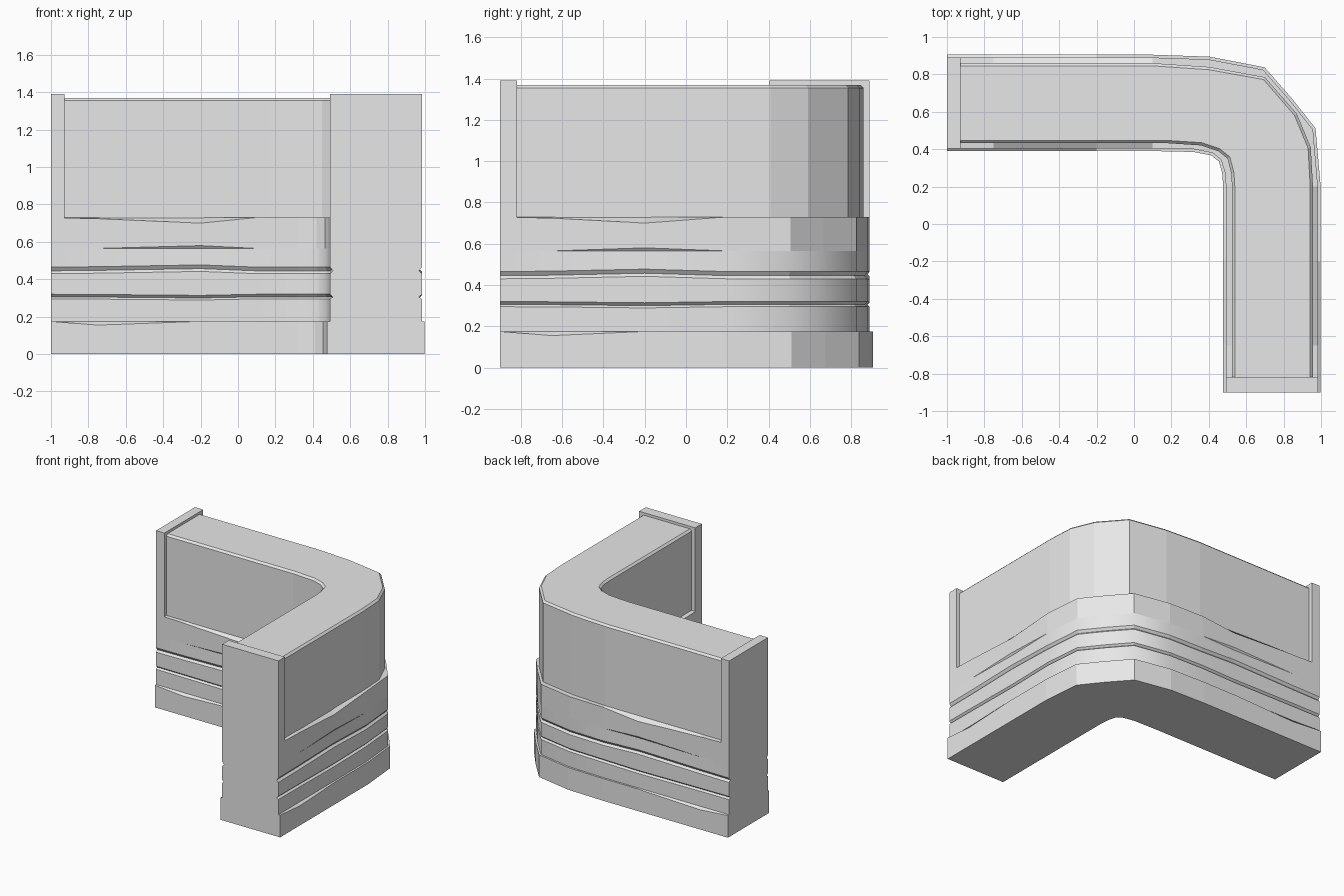
import bpy, bmesh
from mathutils import Vector

cube = bpy.data.objects.get("Cube")
if cube:
    bpy.data.objects.remove(cube, do_unlink=True)

stone = bpy.data.materials.new("grey_stone")
stone.use_nodes = True
stone.diffuse_color = (0.8, 0.8, 0.8, 1)
stone.node_tree.nodes["Principled BSDF"].inputs["Base Color"].default_value = (0.8, 0.8, 0.8, 1)


def finish(bm, name):
    bmesh.ops.remove_doubles(bm, verts=bm.verts, dist=1e-5)
    bmesh.ops.recalc_face_normals(bm, faces=bm.faces)
    mesh = bpy.data.meshes.new(name)
    bm.to_mesh(mesh)
    bm.free()
    mesh.materials.append(stone)
    obj = bpy.data.objects.new(name, mesh)
    bpy.context.collection.objects.link(obj)
    return obj


def sweep(name, stations, profile, smooth_rows=()):
    """Loft a mirrored profile of (offset, z) rows along (outer, inner, dip, bulge) stations."""
    bm = bmesh.new()
    rings = []
    for outer, inner, dip, bulge in stations:
        o, i = Vector((*outer, 0)), Vector((*inner, 0))
        out = (o - i).normalized()
        rows = profile(dip, bulge)
        pts = [o + out * d + Vector((0, 0, z)) for d, z in rows]
        pts += [i - out * d + Vector((0, 0, z)) for d, z in reversed(rows)]
        rings.append([bm.verts.new(p) for p in pts])
    n = len(rings[0])
    for a, b in zip(rings, rings[1:]):
        for k in range(n):
            m = (k + 1) % n
            face = bm.faces.new((a[k], a[m], b[m], b[k]))
            face.smooth = k in smooth_rows or n - 2 - k in smooth_rows
        for k in range(n):
            bm.edges.get((a[k], b[k])).smooth = False
    bm.faces.new(rings[0])
    bm.faces.new(rings[-1])
    return finish(bm, name)


def legs(y_out, y_in, x_out, x_in, start, end, corner):
    """Straight stretches on both sides of the rounded corner."""
    first = [(start, 0, 0), (-0.75, 1, 0.2), (-0.2, 0, 1)]
    last = [(-0.2, 0, 1), (-0.65, 1, 0.2), (end, 0, 0)]
    return ([((x, y_out), (x, y_in), d, b) for x, d, b in first]
            + [(o, i, 0, 0) for o, i in corner]
            + [((x_out, y), (x_in, y), d, b) for y, d, b in last])


def body_profile(dip, bulge):
    low, high = -0.006 * bulge, 0.012 * bulge
    return [(0.015, 0), (0.015, 0.175 - 0.02 * dip), (0, 0.175),
            # two V grooves
            (0, 0.295 + low), (-0.015, 0.306 + low), (0, 0.32 + low),
            (0, 0.43 + high), (-0.015, 0.445 + high), (0, 0.465 + high),
            # slit and worn ledge
            (-0.012 * (bulge == 1), 0.565), (0, 0.565 + 0.015 * (bulge == 1)),
            (0, 0.73 - 0.03 * bulge), (-0.03, 0.73)]


def wall_profile(dip, bulge):
    return [(0, 0.7), (0, 1.355), (-0.015, 1.37)]


# Lower courses with plinth and grooves
body_corner = [((0.1, 0.89), (0.1, 0.405)), ((0.4, 0.88), (0.32, 0.4)),
               ((0.69, 0.825), (0.42, 0.38)), ((0.83, 0.665), (0.465, 0.345)),
               ((0.957, 0.505), (0.485, 0.28)), ((0.983, 0.2), (0.492, 0.2))]
sweep("lower_courses", legs(0.89, 0.405, 0.983, 0.492, -1, -0.9, body_corner),
      body_profile, smooth_rows=(2, 5, 8))

# Recessed upper wall with chamfered top
wall_corner = [((0.1, 0.86), (0.18, 0.432)), ((0.4, 0.84), (0.36, 0.42)),
               ((0.7, 0.785), (0.45, 0.39)), ((0.87, 0.59), (0.5, 0.35)),
               ((0.945, 0.41), (0.52, 0.27)), ((0.957, 0.2), (0.524, 0.2))]
sweep("upper_wall", legs(0.86, 0.432, 0.957, 0.524, -0.95, -0.84, wall_corner),
      wall_profile)


# End pillars
def pillar(name, low, high):
    bm = bmesh.new()
    bmesh.ops.create_cube(bm, size=1)
    low, high = Vector(low), Vector(high)
    for v in bm.verts:
        v.co = (low + high) / 2 + v.co * (high - low)
    finish(bm, name)


pillar("right_end_pillar", (-1, 0.405, 0.728), (-0.927, 0.89, 1.39))
pillar("front_end_pillar", (0.492, -0.9, 0.728), (0.983, -0.818, 1.39))
